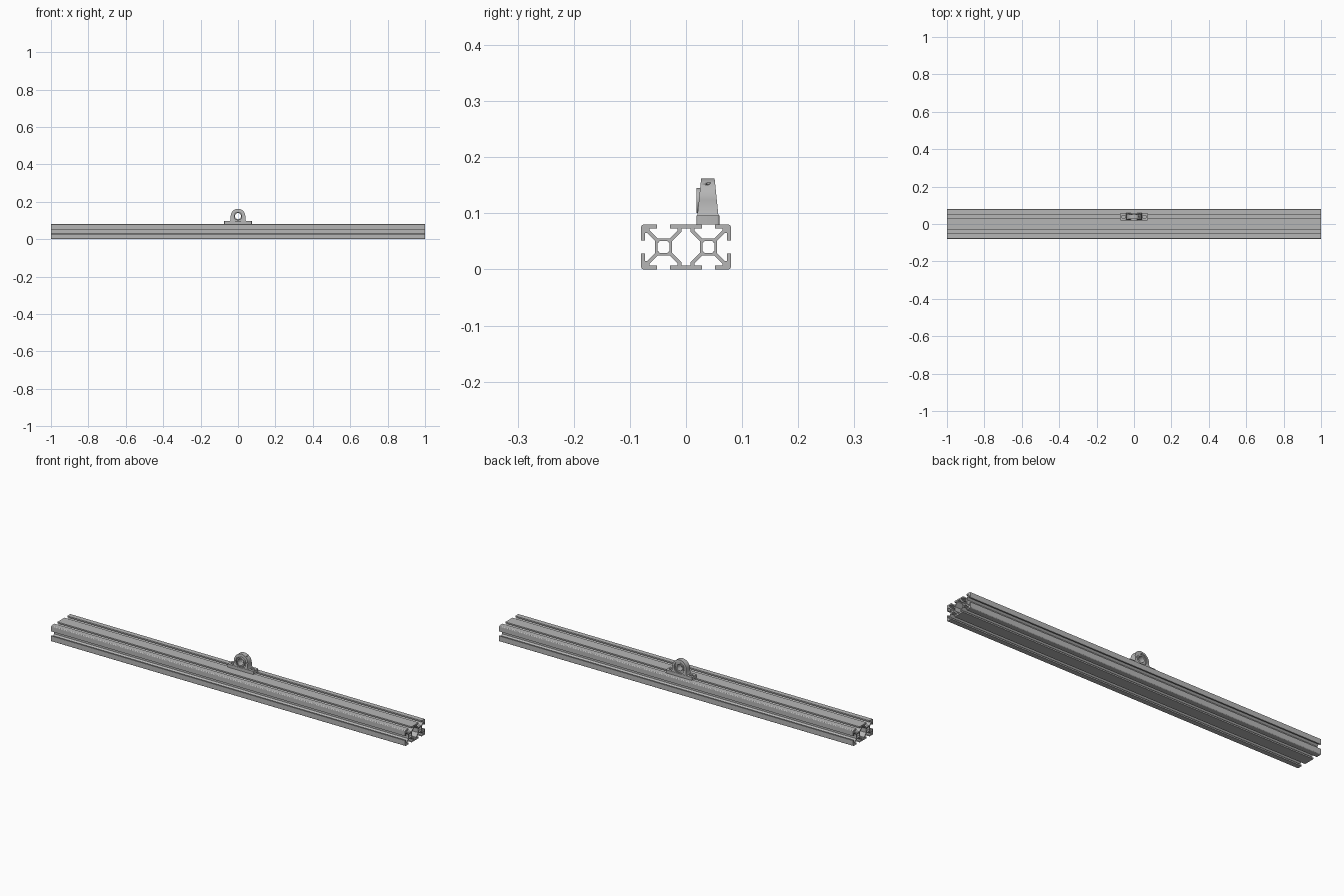
import bpy, bmesh, math
from mathutils import Matrix, Vector

if "Cube" in bpy.data.objects:
    bpy.data.objects.remove(bpy.data.objects["Cube"])

metal = bpy.data.materials.new("grey metal")
metal.diffuse_color = (0.47, 0.47, 0.47, 1)
metal.use_nodes = True
metal.node_tree.nodes["Principled BSDF"].inputs["Base Color"].default_value = metal.diffuse_color

AXES = {  # directions for profile u, profile v, extrusion
    "x": ((0, 1, 0), (0, 0, 1), (1, 0, 0)),
    "y": ((1, 0, 0), (0, 0, 1), (0, -1, 0)),
    "z": ((1, 0, 0), (0, 1, 0), (0, 0, 1)),
}


def extrude_profile(name, loops, half_depth, centre, axis, smooth=True):
    """Solid from closed 2D loops (inner loops become holes)."""
    cu = bpy.data.curves.new(name, "CURVE")
    cu.dimensions, cu.fill_mode, cu.extrude = "2D", "BOTH", half_depth
    for pts in loops:
        sp = cu.splines.new("POLY")
        sp.points.add(len(pts) - 1)
        for p, (u, v) in zip(sp.points, pts):
            p.co = (u, v, 0, 1)
        sp.use_cyclic_u = True
    ob = bpy.data.objects.new(name, cu)
    bpy.context.collection.objects.link(ob)
    bpy.ops.object.select_all(action="DESELECT")
    ob.select_set(True)
    bpy.context.view_layer.objects.active = ob
    bpy.ops.object.convert(target="MESH")
    ob = bpy.context.view_layer.objects.active
    me = ob.data
    m = Matrix(AXES[axis]).transposed().to_4x4()
    me.transform(Matrix.Translation(centre) @ m)
    bm = bmesh.new()
    bm.from_mesh(me)
    bmesh.ops.remove_doubles(bm, verts=bm.verts, dist=1e-5)
    bmesh.ops.recalc_face_normals(bm, faces=bm.faces)
    bm.to_mesh(me)
    bm.free()
    me.materials.clear()
    me.materials.append(metal)
    if smooth:
        bpy.ops.object.shade_smooth_by_angle(angle=math.radians(30))
    else:
        bpy.ops.object.shade_flat()
    return ob


def arc(u, v, r, a0, a1, n):
    return [(u + r * math.cos(math.radians(a0 + (a1 - a0) * i / n)),
             v + r * math.sin(math.radians(a0 + (a1 - a0) * i / n))) for i in range(n + 1)]


def circle(u, v, r, n=48):
    return arc(u, v, r, 0, 360, n)[:-1]


def turn(pts, quarter, cu):
    """Rotate clockwise by quarter turns, then move to cell centre cu."""
    for _ in range(quarter):
        pts = [(v, -u) for u, v in pts]
    return [(u + cu, v) for u, v in pts]


# T-slot rail: two square cells side by side, slots on every outer side
H, C = 0.04, 0.04
half = [(0.0115, H), (0.0115, 0.033), (0.025, 0.033), (0.025, 0.0295), (0.0105, 0.015)]
slot = [(-u, v) for u, v in half] + half[::-1]
corner = arc(H - 0.005, H - 0.005, 0.005, 90, 0, 4)
outline = turn(slot, 0, -C)
for part, q, c in ((slot, 0, C), (corner, 0, C), (slot, 1, C), (corner, 1, C), (slot, 2, C),
                   (slot, 2, -C), (corner, 2, -C), (slot, 3, -C), (corner, 3, -C)):
    outline += turn(part, q, c)

quad = [(-0.025, 0.0105), (-0.008, 0.0275), (-0.008, 0.033)]
top = quad + [(-u, v) for u, v in quad[::-1]]
cavity = top + [(u, -v) for u, v in top[::-1]]

side = [(-0.0065, 0.0108), (0.0065, 0.0108), (0.0085, 0.0085)]
bore = [p for q in range(4) for p in turn(side, q, 0)]
bores = [[(u + c, v) for u, v in bore] for c in (-C, C)]
extrude_profile("slotted_rail", [outline, cavity] + bores, 1.0, (0, 0, H), "x", smooth=False)

# Bearing block foot plate with two bolt slots
Y, Z = 0.039, 0.123


def bolt_slot(x):
    return arc(x + 0.004, 0, 0.007, -90, 90, 10) + arc(x - 0.004, 0, 0.007, 90, 270, 10)


c = 0.004
plate = []
for sx, sy, a in ((1, 1, 0), (-1, 1, 90), (-1, -1, 180), (1, -1, 270)):
    plate += arc(sx * (0.074 - c), sy * (0.0203 - c), c, a, a + 90, 4)
extrude_profile("bearing_foot", [plate, bolt_slot(-0.056), bolt_slot(0.056)],
                0.008, (0, Y, 0.088), "z")

# Arched housing, narrower towards the top
arch = [(-0.043, 0.096 - Z), (0.043, 0.096 - Z), (0.039, 0.104 - Z)]
arch += arc(0, 0, 0.039, 0, 180, 32) + [(-0.039, 0.104 - Z)]
housing = extrude_profile("bearing_housing", [arch, circle(0, 0, 0.029)], 1.0, (0, 0, Z), "y")
for v in housing.data.vertices:
    depth = 0.0188 - (v.co.z - 0.096) / 0.066 * 0.0068
    v.co.y = Y + math.copysign(depth, v.co.y)

# Grease hole drilled radially into the arch
cut = extrude_profile("grease_hole_cutter", [circle(0, 0, 0.003, 16)], 0.006, (0, 0, 0), "z")
aim = Vector((math.cos(math.radians(50)), 0, math.sin(math.radians(50))))
cut.data.transform(Matrix.Translation(Vector((0, Y, Z)) + aim * 0.04)
                   @ aim.to_track_quat("Z", "Y").to_matrix().to_4x4())
cut.hide_render = True
cut.hide_set(True)
mod = housing.modifiers.new("grease hole", "BOOLEAN")
mod.operation, mod.object, mod.solver = "DIFFERENCE", cut, "EXACT"

# Bearing rings: outer race, recessed shield, protruding inner collar
for name, r_out, r_in, y0, y1 in (
        ("outer_race", 0.029, 0.0255, 0.027, 0.051),
        ("bearing_shield", 0.0256, 0.0215, 0.030, 0.048),
        ("inner_collar", 0.0225, 0.016, 0.0188, 0.051)):
    extrude_profile(name, [circle(0, 0, r_out), circle(0, 0, r_in)],
                    (y1 - y0) / 2, (0, (y0 + y1) / 2, Z), "y")
